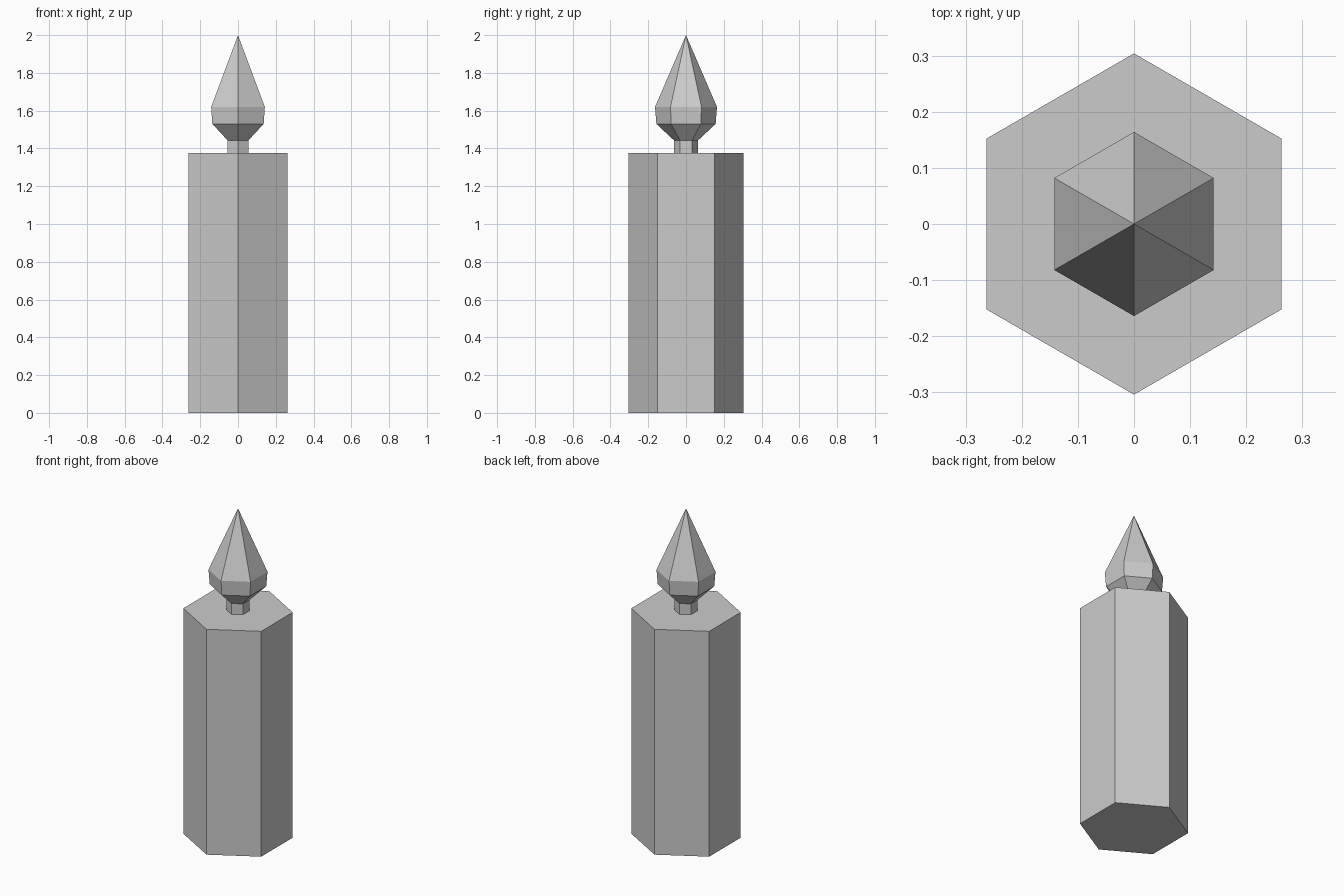
import bpy, bmesh, math

cube = bpy.data.objects.get("Cube")
if cube:
    bpy.data.objects.remove(cube, do_unlink=True)

SIDES = 6

grey = bpy.data.materials.new("plain grey")
grey.use_nodes = True
colour = (0.6, 0.6, 0.6, 1)
grey.diffuse_color = colour
grey.node_tree.nodes["Principled BSDF"].inputs["Base Color"].default_value = colour


def hex_part(name, profile):
    """Stack hexagonal rings of (radius, z) with points facing front and back."""
    bm = bmesh.new()
    rings = []
    for radius, z in profile:
        if radius == 0:
            rings.append([bm.verts.new((0, 0, z))] * SIDES)
            continue
        angles = [math.pi / 2 + math.tau * i / SIDES for i in range(SIDES)]
        rings.append([bm.verts.new((radius * math.cos(a), radius * math.sin(a), z))
                      for a in angles])
    for low, high in zip(rings, rings[1:]):
        for i in range(SIDES):
            j = (i + 1) % SIDES
            corners = [low[i], low[j], high[j], high[i]]
            bm.faces.new(list(dict.fromkeys(corners)))
    for ring in (rings[0], rings[-1]):
        if len(set(ring)) == SIDES:
            bm.faces.new(ring)
    bmesh.ops.recalc_face_normals(bm, faces=bm.faces)
    mesh = bpy.data.meshes.new(name)
    bm.to_mesh(mesh)
    bm.free()
    mesh.materials.append(grey)
    obj = bpy.data.objects.new(name, mesh)
    bpy.context.collection.objects.link(obj)
    return obj


# Wax body, short wick and faceted flame
hex_part("candle_body", [(0.304, 0), (0.304, 1.377)])
hex_part("wick", [(0.064, 1.377), (0.064, 1.443)])
hex_part("flame", [(0.064, 1.443), (0.157, 1.53), (0.164, 1.62), (0, 2)])
